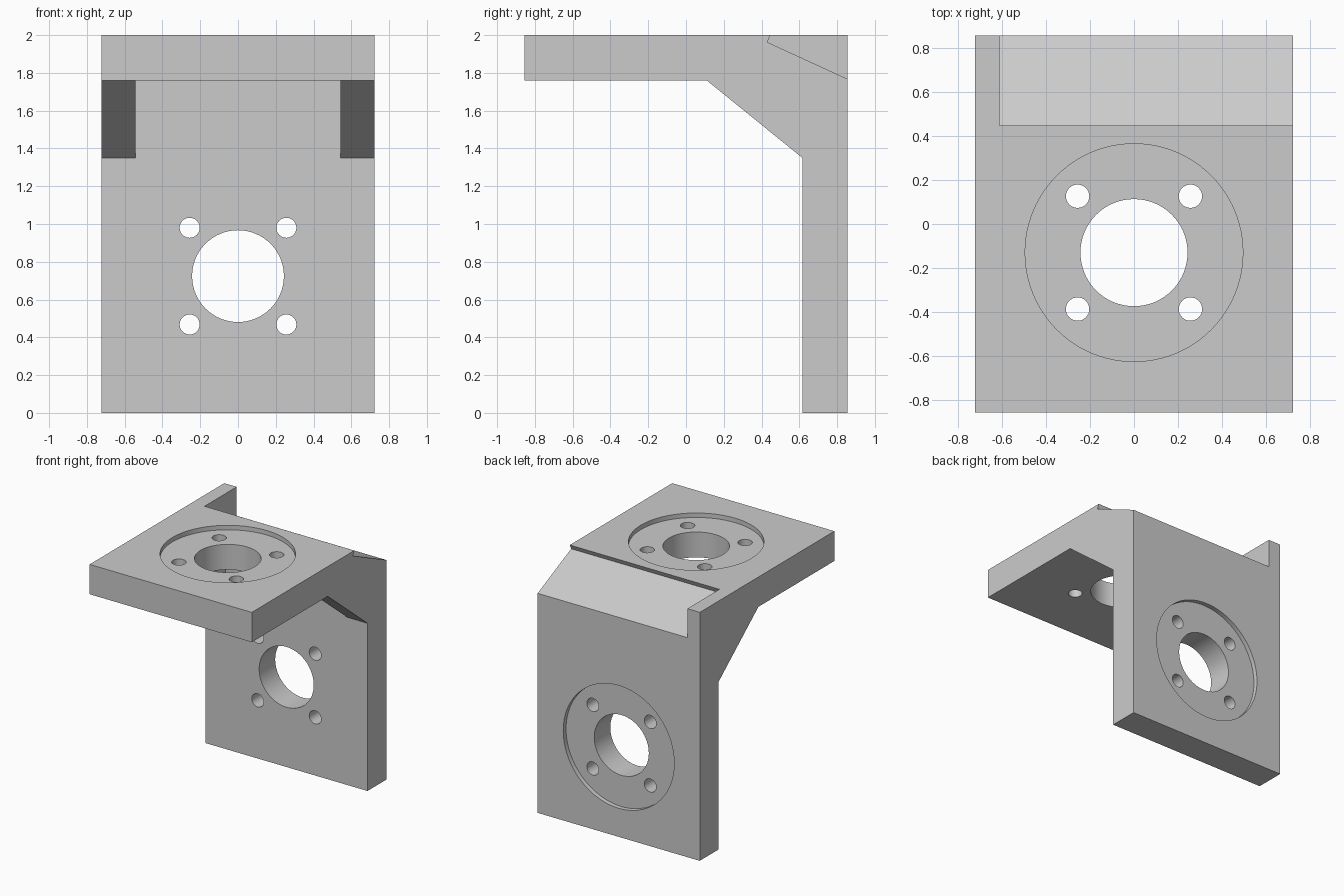
import bpy
import bmesh
import math
from mathutils import Vector

cube = bpy.data.objects.get("Cube")
if cube:
    bpy.data.objects.remove(cube, do_unlink=True)

HALF_W, HALF_D, TOP = 0.722, 0.856, 2.0
THICK = 0.24
INNER_Y, INNER_Z = HALF_D - THICK, TOP - THICK
BORE_DEPTH = 0.036

grey = bpy.data.materials.new("plain_grey")
grey.use_nodes = True
grey.diffuse_color = (0.6, 0.6, 0.6, 1)
grey.node_tree.nodes["Principled BSDF"].inputs["Base Color"].default_value = (0.6, 0.6, 0.6, 1)


def add_object(name, bm):
    bmesh.ops.recalc_face_normals(bm, faces=bm.faces)
    mesh = bpy.data.meshes.new(name)
    bm.to_mesh(mesh)
    bm.free()
    mesh.materials.append(grey)
    obj = bpy.data.objects.new(name, mesh)
    bpy.context.collection.objects.link(obj)
    return obj


def prism(name, profile, x0, x1):
    """Extrude a (y, z) profile from x0 to x1."""
    bm = bmesh.new()
    face = bm.faces.new([bm.verts.new((x0, y, z)) for y, z in profile])
    result = bmesh.ops.extrude_face_region(bm, geom=[face])
    verts = [v for v in result["geom"] if isinstance(v, bmesh.types.BMVert)]
    bmesh.ops.translate(bm, verts=verts, vec=(x1 - x0, 0, 0))
    return add_object(name, bm)


def cylinder(name, centre, axis, radius, length, sides):
    bm = bmesh.new()
    bmesh.ops.create_cone(bm, cap_ends=True, segments=sides,
                          radius1=radius, radius2=radius, depth=length)
    matrix = Vector(axis).to_track_quat("Z", "Y").to_matrix()
    bmesh.ops.rotate(bm, verts=bm.verts, cent=(0, 0, 0), matrix=matrix)
    bmesh.ops.translate(bm, verts=bm.verts, vec=centre)
    return add_object(name, bm)


def combine(target, tool, operation):
    tool.hide_render = True
    mod = target.modifiers.new("combine", "BOOLEAN")
    mod.operation, mod.solver, mod.object = operation, "EXACT", tool
    bpy.context.view_layer.objects.active = target
    bpy.ops.object.modifier_apply(modifier=mod.name)
    bpy.data.objects.remove(tool, do_unlink=True)


# Two plates meeting at a right angle
bracket = prism("mounting_bracket", [
    (-HALF_D, TOP), (HALF_D, TOP), (HALF_D, 0), (INNER_Y, 0),
    (INNER_Y, INNER_Z), (-HALF_D, INNER_Z)], -HALF_W, HALF_W)

# Corner gussets on both sides
for x0, x1 in ((-HALF_W, -0.542), (0.542, HALF_W)):
    gusset = prism("gusset", [
        (0.11, INNER_Z), (INNER_Y, 1.35), (INNER_Y + 0.1, 1.35),
        (INNER_Y + 0.1, INNER_Z + 0.1), (0.11, INNER_Z + 0.1)], x0, x1)
    combine(bracket, gusset, "UNION")

# Sloped recess across the back corner, leaving a lip on the right
recess = prism("recess_cutter", [
    (0.43, 1.963), (HALF_D + 0.11, 1.717), (HALF_D + 0.11, 2.2), (0.54, 2.2)],
    -0.611, HALF_W + 0.1)
combine(bracket, recess, "DIFFERENCE")

# Counterbore, central hole and four bolt holes in each plate
plates = (
    (Vector((0, -0.13, TOP)), Vector((0, 0, 1)), Vector((0, 1, 0))),
    (Vector((0, HALF_D, 0.724)), Vector((0, 1, 0)), Vector((0, 0, 1))),
)
side = Vector((1, 0, 0))
for centre, normal, up in plates:
    combine(bracket, cylinder("counterbore_cutter", centre, normal,
                              0.494, 2 * BORE_DEPTH, 96), "DIFFERENCE")
    combine(bracket, cylinder("centre_hole_cutter", centre, normal,
                              0.243, 3 * THICK, 64), "DIFFERENCE")
    for sx in (-1, 1):
        for su in (-1, 1):
            spot = centre + 0.256 * (sx * side + su * up)
            combine(bracket, cylinder("bolt_hole_cutter", spot, normal,
                                      0.053, 3 * THICK, 32), "DIFFERENCE")

bpy.ops.object.select_all(action="DESELECT")
bracket.select_set(True)
bpy.context.view_layer.objects.active = bracket
bpy.ops.object.shade_smooth_by_angle(angle=math.radians(30))
